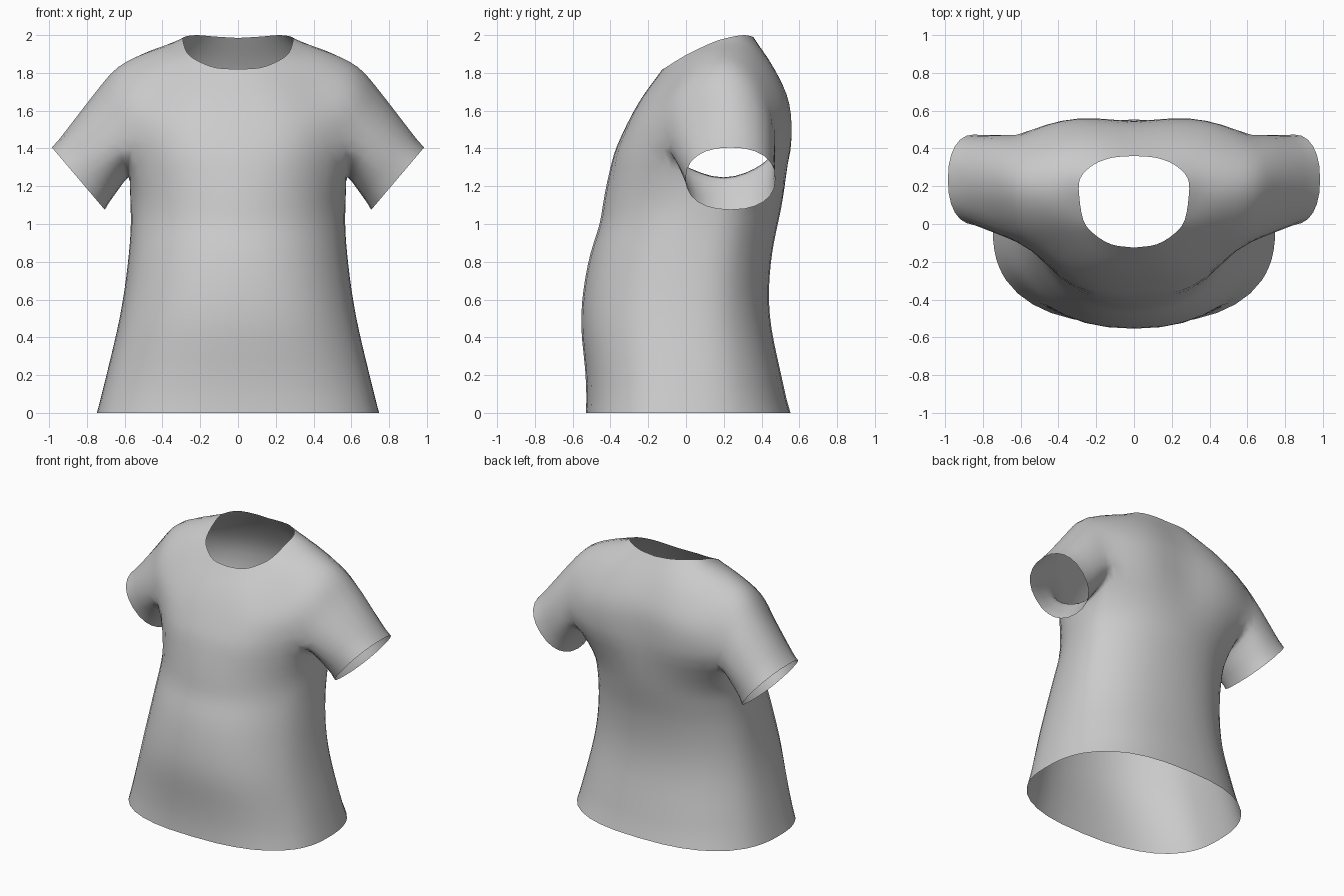
import bpy, bmesh
from math import sin, cos, pi, radians
from mathutils import Vector, Matrix

if "Cube" in bpy.data.objects:
    bpy.data.objects.remove(bpy.data.objects["Cube"])


def spline(keys, n):
    """Smooth curve through the keys, n steps per span."""
    p = [Vector(k) for k in keys]
    p = [2 * p[0] - p[1]] + p + [2 * p[-1] - p[-2]]
    out = []
    for a, b, c, d in zip(p, p[1:], p[2:], p[3:]):
        for i in range(n):
            t = i / n
            out.append(0.5 * (2 * b + (c - a) * t + (2 * a - 5 * b + 4 * c - d) * t * t
                              + (3 * b - a - 3 * c + d) * t ** 3))
    return out + [p[-2]]


def loft(bm, rows, n):
    """Skin a list of equal-length rows, smoothly interpolated n steps per span."""
    cols = [[bm.verts.new(v) for v in spline(col, n)] for col in zip(*rows)]
    for a, b in zip(cols, cols[1:]):
        for i in range(len(a) - 1):
            bm.faces.new((a[i], b[i], b[i + 1], a[i + 1]))


def power(v, e):
    return abs(v) ** e * (1 if v >= 0 else -1)


bm = bmesh.new()

# Yoke: half loops from front centre over the shoulder to back centre
yoke_keys = [
    [(0, -.125, 1.82), (.12, -.108, 1.828), (.215, -.05, 1.865), (.268, .02, 1.905),
     (.29, .15, 1.965), (.285, .24, 1.99), (.22, .31, 2.0), (.12, .35, 1.992), (0, .36, 1.985)],
    [(0, -.235, 1.67), (.2, -.215, 1.68), (.37, -.09, 1.755), (.43, .03, 1.86),
     (.46, .17, 1.92), (.46, .31, 1.90), (.38, .43, 1.83), (.2, .465, 1.83), (0, .455, 1.83)],
    [(0, -.315, 1.53), (.27, -.29, 1.53), (.49, -.16, 1.57), (.60, -.02, 1.73),
     (.635, .19, 1.845), (.62, .37, 1.77), (.51, .50, 1.62), (.28, .555, 1.63), (0, .53, 1.65)],
    [(0, -.385, 1.38), (.3, -.35, 1.37), (.57, -.12, 1.41), (.69, -.05, 1.56),
     (.76, .22, 1.715), (.725, .44, 1.58), (.585, .485, 1.41), (.3, .565, 1.40), (0, .54, 1.40)],
]
yoke = [spline(k, 3) for k in yoke_keys]
loft(bm, yoke, 4)

# Underarm curve joins front and back armpits
split = yoke[-1]
under = spline([split[6], (.575, .02, 1.32), (.572, .2, 1.26), (.575, .38, 1.32), split[18]], 3)

# Body: half rings from the armpits to the hem (z, half width, front, back, side y, roundness)
rings = [(1.15, .572, -.44, .52, .17, .92), (1.0, .568, -.462, .49, .12, .92),
         (.85, .578, -.512, .46, .08, .90), (.65, .602, -.55, .442, .04, .87),
         (.45, .638, -.562, .455, .01, .84), (.22, .693, -.537, .505, -.01, .82),
         (0, .747, -.53, .553, -.02, .80)]
angles = ([62 * i / 6 for i in range(6)] + [62 + 56 * i / 12 for i in range(12)]
          + [118 + 62 * i / 6 for i in range(7)])
body = [split[:6] + under + split[19:]]
for z, w, front, back, side, e in rings:
    row = []
    for a in angles:
        c = power(cos(radians(a)), e)
        y = side + (front - side) * c if c > 0 else side - (back - side) * c
        row.append(Vector((w * max(0, sin(radians(a))) ** e, y, z)))
    row[0].x = row[-1].x = 0
    body.append(row)
loft(bm, body, 3)

# Sleeve: armhole loop to tilted oval cuff
armhole = split[6:19] + under[::-1][1:]
cuff = []
for i in range(25):
    a = 2 * pi * i / 24
    up = power(sin(a), .88)
    cuff.append(Vector((.845 + .14 * up, .236 - .238 * power(cos(a), .88), 1.24 + .165 * up)))
loft(bm, [armhole, cuff], 6)

# Mirror, weld and relax the joins
bmesh.ops.remove_doubles(bm, verts=bm.verts, dist=.0005)
bmesh.ops.mirror(bm, geom=bm.verts[:] + bm.edges[:] + bm.faces[:], matrix=Matrix(),
                 merge_dist=.0005, axis='X')
bmesh.ops.remove_doubles(bm, verts=bm.verts, dist=.0005)
inner = [v for v in bm.verts if not v.is_boundary]
for _ in range(3):
    bmesh.ops.smooth_vert(bm, verts=inner, factor=.5, use_axis_x=True, use_axis_y=True, use_axis_z=True)
bmesh.ops.recalc_face_normals(bm, faces=bm.faces)
bm.normal_update()
if min(bm.faces, key=lambda f: f.calc_center_median().y).normal.y > 0:
    bmesh.ops.reverse_faces(bm, faces=bm.faces)

mesh = bpy.data.meshes.new("tee_shirt")
bm.to_mesh(mesh)
bm.free()
for p in mesh.polygons:
    p.use_smooth = True
shirt = bpy.data.objects.new("tee_shirt", mesh)
bpy.context.collection.objects.link(shirt)
